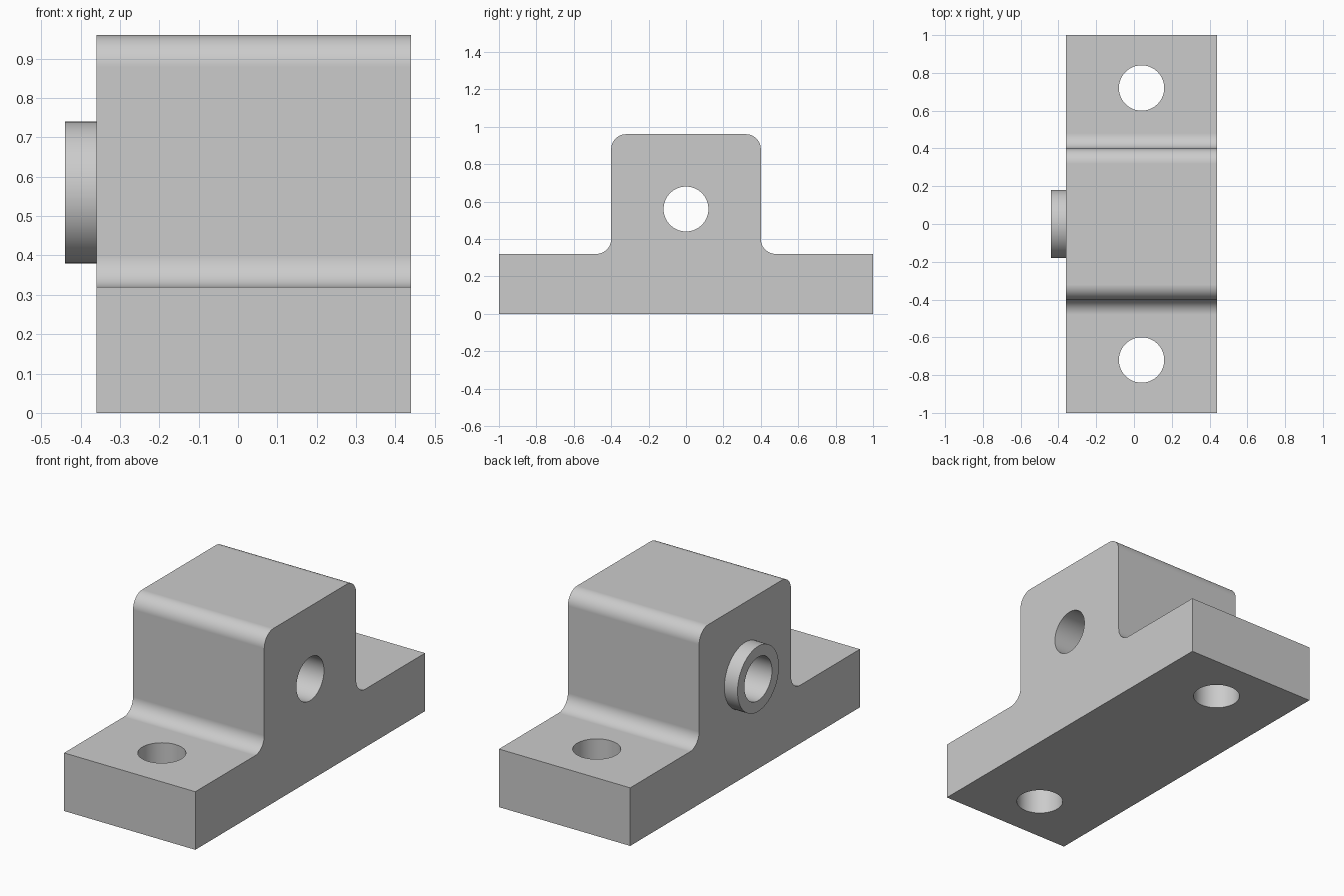
import bpy
import bmesh
from math import radians, cos, sin, pi
from mathutils import Matrix, Vector

cube = bpy.data.objects.get("Cube")
if cube:
    bpy.data.objects.remove(cube, do_unlink=True)

X_MIN, X_MAX = -0.36, 0.44      # block faces
BOSS_X = -0.44                  # outer face of the boss
BASE_H, TOP_H = 0.32, 0.96
HALF_HUMP, HALF_BASE = 0.40, 1.0
FILLET = 0.08
HOLE_R, BOSS_R, BORE_Z = 0.12, 0.18, 0.56
BOLT_X, BOLT_Y = 0.04, 0.72
SEGMENTS = 64

grey = bpy.data.materials.new("machined grey")
grey.use_nodes = True
colour = (0.6, 0.6, 0.6, 1.0)
grey.diffuse_color = colour
grey.node_tree.nodes["Principled BSDF"].inputs["Base Color"].default_value = colour


def add_object(name, bm):
    mesh = bpy.data.meshes.new(name)
    bm.to_mesh(mesh)
    bm.free()
    mesh.materials.append(grey)
    obj = bpy.data.objects.new(name, mesh)
    bpy.context.collection.objects.link(obj)
    return obj


def arc(cy, cz, start, end, steps=12):
    """Quarter-round points in the y-z plane, angles in degrees."""
    angles = [radians(start + (end - start) * i / steps) for i in range(steps + 1)]
    return [(cy + FILLET * cos(a), cz + FILLET * sin(a)) for a in angles]


def cylinder(name, radius, start, end):
    """Round bar between two points."""
    start, end = Vector(start), Vector(end)
    axis = end - start
    turn = axis.to_track_quat('Z', 'Y').to_matrix().to_4x4()
    bm = bmesh.new()
    bmesh.ops.create_cone(bm, cap_ends=True, segments=SEGMENTS,
                          radius1=radius, radius2=radius, depth=axis.length,
                          matrix=Matrix.Translation((start + end) / 2) @ turn)
    return add_object(name, bm)


def combine(target, tool, operation):
    """Apply a boolean and discard the tool."""
    tool.hide_render = True
    mod = target.modifiers.new(operation.lower(), 'BOOLEAN')
    mod.operation, mod.object, mod.solver = operation, tool, 'EXACT'
    with bpy.context.temp_override(object=target, active_object=target):
        bpy.ops.object.modifier_apply(modifier=mod.name)
    bpy.data.objects.remove(tool, do_unlink=True)


# Block: half profile with fillet and rounded top edge, mirrored and extruded
half = [(HALF_BASE, 0), (HALF_BASE, BASE_H)]
half += arc(HALF_HUMP + FILLET, BASE_H + FILLET, 270, 180)
half += arc(HALF_HUMP - FILLET, TOP_H - FILLET, 0, 90)
profile = half + [(-y, z) for y, z in reversed(half)]
bm = bmesh.new()
face = bm.faces.new([bm.verts.new((X_MIN, y, z)) for y, z in profile])
result = bmesh.ops.extrude_face_region(bm, geom=[face])
moved = [v for v in result["geom"] if isinstance(v, bmesh.types.BMVert)]
bmesh.ops.translate(bm, verts=moved, vec=(X_MAX - X_MIN, 0, 0))
bmesh.ops.recalc_face_normals(bm, faces=bm.faces)
block = add_object("mounting_block", bm)

# Boss on the right side, then the bore through both
combine(block, cylinder("boss", BOSS_R, (BOSS_X, 0, BORE_Z), (0, 0, BORE_Z)), 'UNION')
combine(block, cylinder("bore_cutter", HOLE_R, (-1, 0, BORE_Z), (1, 0, BORE_Z)), 'DIFFERENCE')

# Bolt holes through the two feet
for side in (-1, 1):
    y = side * BOLT_Y
    combine(block, cylinder("bolt_cutter", HOLE_R, (BOLT_X, y, -1), (BOLT_X, y, 1)), 'DIFFERENCE')

# Smooth rounds, crisp edges, even flats
bpy.ops.object.select_all(action='DESELECT')
block.select_set(True)
bpy.context.view_layer.objects.active = block
bpy.ops.object.shade_smooth_by_angle(angle=radians(30))
weighted = block.modifiers.new("even_flats", 'WEIGHTED_NORMAL')
weighted.keep_sharp = True
